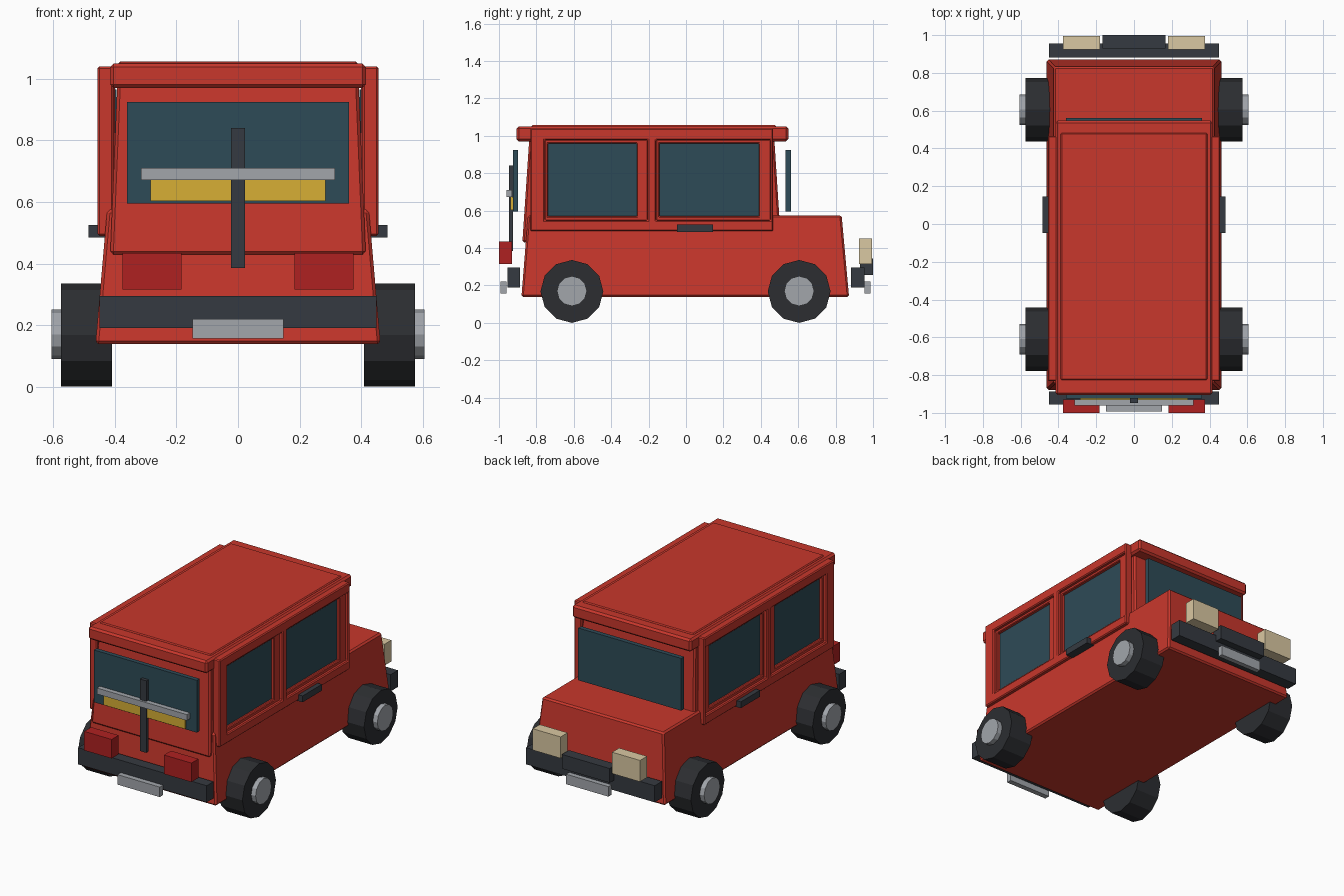
import bpy, bmesh, math

if "Cube" in bpy.data.objects:
    bpy.data.objects.remove(bpy.data.objects["Cube"])


def material(name, rgb):
    m = bpy.data.materials.new(name)
    m.diffuse_color = (*rgb, 1)
    m.use_nodes = True
    m.node_tree.nodes["Principled BSDF"].inputs["Base Color"].default_value = m.diffuse_color
    return m


RED = material("red paint", (0.58, 0.038, 0.025))
GLASS = material("tinted glass", (0.027, 0.07, 0.095))
DARK = material("dark trim", (0.036, 0.042, 0.052))
TYRE = material("tyre rubber", (0.025, 0.027, 0.031))
SILVER = material("silver", (0.36, 0.38, 0.41))
YELLOW = material("yellow", (0.68, 0.43, 0.035))
LAMP_RED = material("lamp red", (0.43, 0.015, 0.015))
CREAM = material("cream lamp", (0.70, 0.58, 0.36))


def finish(name, bm, mat, bevel=0):
    bmesh.ops.recalc_face_normals(bm, faces=bm.faces)
    me = bpy.data.meshes.new(name)
    bm.to_mesh(me)
    bm.free()
    ob = bpy.data.objects.new(name, me)
    bpy.context.collection.objects.link(ob)
    me.materials.append(mat)
    if bevel:
        mod = ob.modifiers.new("bevel", 'BEVEL')
        mod.width, mod.segments = bevel, 1
    return ob


def taper(name, bottom, top, z, mat, bevel=0):
    """Tapered box; bottom and top are (x0, x1, y0, y1)."""
    bm = bmesh.new()
    rings = []
    for (x0, x1, y0, y1), h in ((bottom, z[0]), (top, z[1])):
        rings.append([bm.verts.new((x, y, h)) for x, y in
                      ((x0, y0), (x1, y0), (x1, y1), (x0, y1))])
    a, b = rings
    bm.faces.new(a)
    bm.faces.new(b)
    for i in range(4):
        j = (i + 1) % 4
        bm.faces.new((a[i], a[j], b[j], b[i]))
    return finish(name, bm, mat, bevel)


def box(name, x, y, z, mat, bevel=0):
    r = (*x, *y)
    return taper(name, r, r, z, mat, bevel)


def cylinder(name, x, y, z, radius, mat, sides=12):
    bm = bmesh.new()
    bmesh.ops.create_cone(bm, cap_ends=True, segments=sides, radius1=radius,
                          radius2=radius, depth=abs(x[1] - x[0]))
    ob = finish(name, bm, mat)
    ob.rotation_euler = (0, math.pi / 2, 0)
    ob.location = ((x[0] + x[1]) / 2, y, z)
    return ob


def frame(name, s, x, outer, holes, z, zh, mat, bevel):
    """Side panel in the yz plane with a row of window openings."""
    ys = [outer[0]] + [v for h in holes for v in h] + [outer[1]]
    zs = [z[0], zh[0], zh[1], z[1]]
    bm = bmesh.new()
    grid = [[bm.verts.new((s * x[0], y, h)) for h in zs] for y in ys]
    faces = []
    for i in range(len(ys) - 1):
        for j in range(3):
            if j == 1 and i % 2 == 1:
                continue
            faces.append(bm.faces.new((grid[i][j], grid[i + 1][j],
                                       grid[i + 1][j + 1], grid[i][j + 1])))
    ext = bmesh.ops.extrude_face_region(bm, geom=faces, use_keep_orig=True)
    for v in ext["geom"]:
        if isinstance(v, bmesh.types.BMVert):
            v.co.x = s * x[1]
    return finish(name, bm, mat, bevel)


# Body, cabin and roof
taper("lower_body", (-.463, .463, -.88, .872), (-.425, .425, -.845, .832),
      (.138, .575), RED, .01)
taper("cabin", (-.415, .415, -.875, .508), (-.392, .392, -.838, .472),
      (.43, .985), RED, .01)
box("roof", (-.416, .416), (-.906, .547), (.97, 1.05), RED, .012)
box("roof_panel", (-.388, .388), (-.827, .482), (1.03, 1.057), RED, .006)

# Sides: frames, windows, handles, wheels
openings = [(-.755, -.205), (-.16, .453)]
panes = [(-.738, -.263), (-.142, .39)]
for s, side in ((-1, "left"), (1, "right")):
    def sx(a, b):
        return (min(s * a, s * b), max(s * a, s * b))
    frame(side + "_side_frame", s, (.405, .456), (-.832, .466), openings,
          (.49, 1.04), (.548, .978), RED, .006)
    for o, p, end in zip(openings, panes, ("rear", "front")):
        frame(f"{side}_{end}_window_frame", s, (.40, .437), o, [p],
              (.545, .98), (.568, .96), RED, .004)
        box(f"{side}_{end}_window", sx(.395, .418), (p[0] - .005, p[1] + .005),
            (.563, .965), GLASS)
    box(side + "_door_handle", sx(.43, .485), (-.048, .145), (.485, .525), DARK)
    for y, end in ((-.61, "rear"), (.605, "front")):
        cylinder(f"{side}_{end}_wheel", (s * .41, s * .575), y, .168, .168, TYRE)
        cylinder(f"{side}_{end}_hub", (s * .50, s * .606), y, .17, .08, SILVER)
    box(side + "_tail_lamp", sx(.183, .375), (-1, -.93), (.315, .435), LAMP_RED)
    box(side + "_headlamp", sx(.18, .375), (.925, .995), (.315, .45), CREAM)

# Windscreens
box("rear_windscreen", (-.36, .36), (-.925, -.897), (.595, .925), GLASS)
box("front_windscreen", (-.36, .36), (.533, .562), (.595, .925), GLASS)

# Bumpers, plates and grille
for y0, y1, p0, p1, end in ((-.955, -.887, -.993, -.96, "rear"),
                            (.882, .955, .955, .986, "front")):
    box(end + "_bumper", (-.45, .45), (y0, y1), (.19, .295), DARK)
    box(end + "_plate", (-.148, .148), (p0, p1), (.157, .22), SILVER)
box("grille", (-.167, .167), (.93, 1), (.255, .345), DARK)

# Tailgate fittings
box("tailgate_panel", (-.285, .285), (-.938, -.92), (.603, .672), YELLOW)
box("tailgate_post", (-.022, .022), (-.947, -.925), (.385, .84), DARK)
box("tailgate_bar", (-.315, .315), (-.96, -.93), (.672, .71), SILVER)
